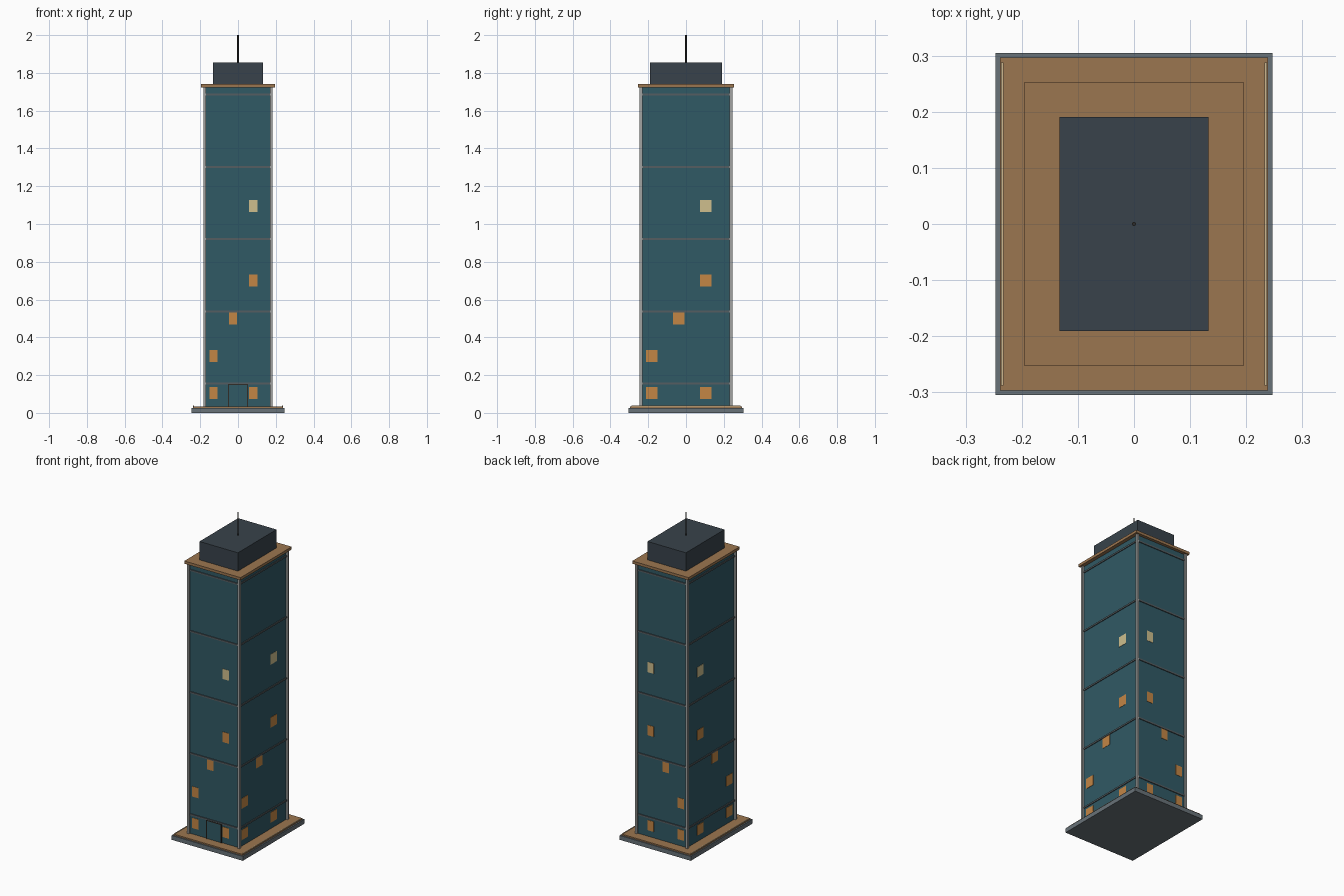
import bpy

if "Cube" in bpy.data.objects:
    bpy.data.objects.remove(bpy.data.objects["Cube"])


def mat(name, rgb):
    m = bpy.data.materials.new(name)
    m.diffuse_color = (*rgb, 1)
    m.use_nodes = True
    m.node_tree.nodes["Principled BSDF"].inputs["Base Color"].default_value = m.diffuse_color
    return m


GLASS = mat("teal_glass", (0.03, 0.10, 0.13))
BROWN = mat("bronze", (0.33, 0.18, 0.08))
SLATE = mat("slate", (0.04, 0.055, 0.07))
STONE = mat("stone", (0.14, 0.17, 0.19))
METAL = mat("pale_metal", (0.36, 0.37, 0.36))
TRIM = mat("trim", (0.09, 0.11, 0.12))
TAN = mat("tan", (0.62, 0.48, 0.28))
AMBER = mat("amber_light", (0.55, 0.24, 0.06))
CREAM = mat("cream_light", (0.62, 0.52, 0.27))
DARK = mat("dark_frame", (0.03, 0.025, 0.02))


def box(name, x, y, z, m):
    """Box from (min, max) ranges on each axis."""
    lo, hi = zip(x, y, z)
    bpy.ops.mesh.primitive_cube_add(size=1, location=[(a + b) / 2 for a, b in zip(lo, hi)])
    o = bpy.context.object
    o.name = name
    o.scale = [b - a for a, b in zip(lo, hi)]
    bpy.ops.object.transform_apply(location=False, rotation=False, scale=True)
    o.data.materials.append(m)
    return o


def slab(name, hx, hy, z0, z1, m):
    return box(name, (-hx, hx), (-hy, hy), (z0, z1), m)


W, D = 0.172, 0.235  # half width and depth of the glass body

# Plinth, paving and side kerbs
slab("plinth", 0.247, 0.305, 0, 0.027, STONE)
slab("paving", 0.239, 0.297, 0.027, 0.035, BROWN)
for s in (-1, 1):
    box("side_kerb", (s * 0.235 - 0.002, s * 0.235 + 0.002), (-0.288, 0.288), (0.035, 0.038), TAN)

# Tower body, floor bands and corner columns
slab("tower_body", W, D, 0.035, 1.725, GLASS)
for i in range(5):
    z = 0.155 + i * 0.3825
    slab("floor_band", W + 0.005, D + 0.005, z - 0.005, z + 0.005, TRIM)
for sx in (-1, 1):
    for sy in (-1, 1):
        cx, cy = sx * 0.176, sy * 0.238
        box("corner_column", (cx - 0.007, cx + 0.007), (cy - 0.007, cy + 0.007), (0.035, 1.725), METAL)

# Roof, plant room and antenna
slab("roof_slab", 0.195, 0.253, 1.723, 1.74, BROWN)
slab("plant_room", 0.133, 0.191, 1.74, 1.855, SLATE)
bpy.ops.mesh.primitive_cylinder_add(vertices=8, radius=0.004, depth=0.145, location=(0, 0, 1.9275))
antenna = bpy.context.object
antenna.name = "antenna"
antenna.data.materials.append(DARK)

# Lit windows, repeated on opposite faces: x on front/back, y on sides, height
for x, y, z in [(-0.13, -0.182, 0.105), (0.08, 0.105, 0.105), (-0.13, -0.182, 0.302),
                (-0.026, -0.038, 0.5), (0.08, 0.105, 0.7), (0.08, 0.105, 1.095)]:
    m = CREAM if z > 1 else AMBER
    zr = (z - 0.032, z + 0.032)
    for s in (-1, 1):
        box("lit_window", (x - 0.022, x + 0.022), (s * D - 0.002, s * D + 0.002), zr, m)
        box("lit_window", (s * W - 0.002, s * W + 0.002), (y - 0.031, y + 0.031), zr, m)

# Front entrance
box("door", (-0.048, 0.048), (-D - 0.003, -D), (0.035, 0.147), GLASS)
for s in (-1, 1):
    box("door_jamb", (s * 0.05 - 0.003, s * 0.05 + 0.003), (-D - 0.007, -D), (0.035, 0.15), DARK)
box("door_lintel", (-0.053, 0.053), (-D - 0.007, -D), (0.147, 0.152), DARK)
